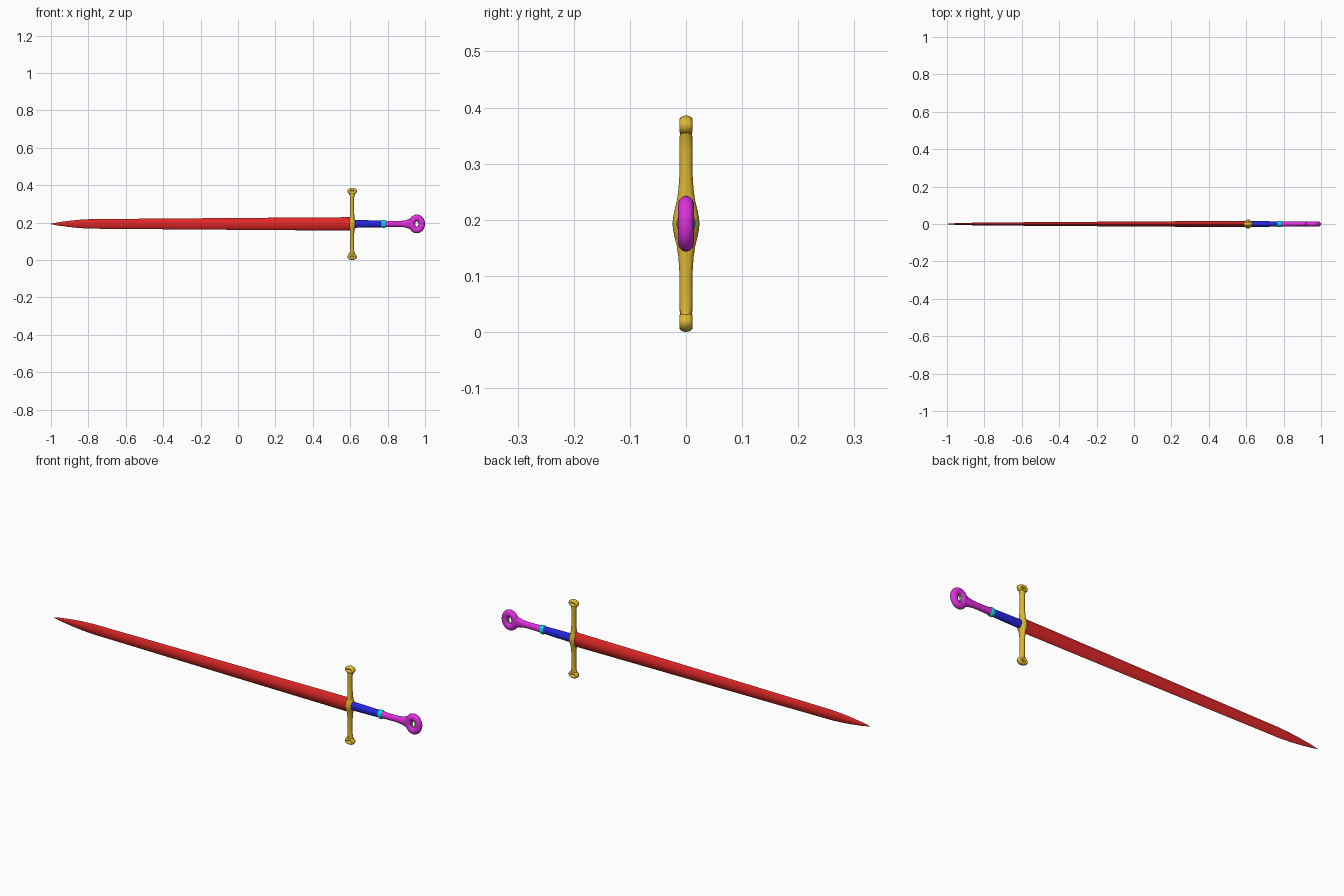
import bpy, bmesh, math
from mathutils import Vector

if "Cube" in bpy.data.objects:
    bpy.data.objects.remove(bpy.data.objects["Cube"])

ZC = 0.193   # height of the sword's long axis
GX = 0.61    # position of the cross guard


def material(name, rgb):
    m = bpy.data.materials.new(name)
    m.diffuse_color = (*rgb, 1)
    m.use_nodes = True
    m.node_tree.nodes["Principled BSDF"].inputs["Base Color"].default_value = m.diffuse_color
    return m


RED = material("red", (0.75, 0.02, 0.02))
GOLD = material("gold", (0.75, 0.48, 0.03))
BLUE = material("blue", (0.02, 0.02, 0.75))
CYAN = material("cyan", (0.0, 0.75, 0.8))
PURPLE = material("purple", (0.75, 0.03, 0.75))
GREEN = material("green", (0.1, 0.6, 0.1))


def finish(bm, name, mat, angle=40):
    bmesh.ops.recalc_face_normals(bm, faces=bm.faces)
    me = bpy.data.meshes.new(name)
    bm.to_mesh(me)
    bm.free()
    ob = bpy.data.objects.new(name, me)
    bpy.context.collection.objects.link(ob)
    me.materials.append(mat)
    bpy.ops.object.select_all(action='DESELECT')
    ob.select_set(True)
    bpy.context.view_layer.objects.active = ob
    bpy.ops.object.shade_smooth_by_angle(angle=math.radians(angle))
    return ob


def loft(name, mat, stations, along, n=20, power=1.0, angle=40):
    """Skin cross-sections (position, half width, half thickness in y)."""
    bm = bmesh.new()
    rings = []
    for t, w, d in stations:
        ring = []
        for i in range(n):
            a = 2 * math.pi * i / n
            c, s = math.cos(a), math.sin(a)
            u = w * math.copysign(abs(c) ** power, c)
            v = d * math.copysign(abs(s) ** power, s)
            p = (t, v, ZC + u) if along == 'x' else (GX + u, v, ZC + t)
            ring.append(bm.verts.new(p))
        rings.append(ring)
    for r0, r1 in zip(rings, rings[1:]):
        for i in range(n):
            j = (i + 1) % n
            bm.faces.new((r0[i], r0[j], r1[j], r1[i]))
    bm.faces.new(rings[0])
    bm.faces.new(rings[-1])
    return finish(bm, name, mat, angle)


def eyelet(name, mat, cx, cz, rx, rz, minor, depth, n=32, m=14):
    """Oval ring lying in the xz plane with a hole through y."""
    bm = bmesh.new()
    rings = []
    for i in range(n):
        a = 2 * math.pi * i / n
        ring = []
        for k in range(m):
            b = 2 * math.pi * k / m
            q = minor * math.cos(b)
            ring.append(bm.verts.new((cx + (rx + q) * math.cos(a),
                                      depth * math.sin(b),
                                      cz + (rz + q) * math.sin(a))))
        rings.append(ring)
    for i in range(n):
        r0, r1 = rings[i], rings[(i + 1) % n]
        for k in range(m):
            l = (k + 1) % m
            bm.faces.new((r0[k], r0[l], r1[l], r1[k]))
    return finish(bm, name, mat, 60)


# Blade: lens section tapering to a point
loft("blade", RED, [(-1.0, 0.001, 0.001), (-0.96, 0.009, 0.004),
                    (-0.90, 0.017, 0.006), (-0.85, 0.022, 0.007),
                    (-0.79, 0.0255, 0.008), (-0.35, 0.029, 0.011),
                    (0.1, 0.0325, 0.014), (GX, 0.036, 0.017)],
     'x', n=16, power=1.35, angle=50)

# Cross guard: tapered bar with a swollen centre
half = [(0.02, 0.013, 0.0215), (0.04, 0.012, 0.0165), (0.06, 0.011, 0.0135),
        (0.09, 0.0105, 0.0115), (0.13, 0.0105, 0.012), (0.15, 0.012, 0.012),
        (0.165, 0.018, 0.010)]
bar = [(-t, w, d) for t, w, d in reversed(half)] + [(0, 0.014, 0.0235)] + half
loft("guard_bar", GOLD, bar, 'z', n=16)
bm = bmesh.new()
bmesh.ops.create_uvsphere(bm, u_segments=20, v_segments=12, radius=1)
bmesh.ops.scale(bm, vec=Vector((0.02, 0.024, 0.042)), verts=bm.verts)
bmesh.ops.translate(bm, vec=Vector((GX, 0, ZC)), verts=bm.verts)
finish(bm, "guard_centre", GOLD)

# Pierced guard ends with green linings
for side, label in ((1, "upper"), (-1, "lower")):
    z = ZC + side * 0.175
    eyelet(label + "_guard_end", GOLD, GX, z, 0.017, 0.0095, 0.0085, 0.012)
    eyelet(label + "_guard_lining", GREEN, GX, z, 0.0085, 0.0025, 0.0015, 0.005, m=6)

# Grip and collar
loft("grip", BLUE, [(GX, 0.021, 0.016), (0.70, 0.0195, 0.015),
                    (0.78, 0.0175, 0.014)], 'x')
loft("collar", CYAN, [(0.768, 0.0185, 0.015), (0.773, 0.0215, 0.017),
                      (0.784, 0.0215, 0.017), (0.789, 0.0185, 0.015)], 'x')

# Pommel: waisted neck flaring into a ring
loft("pommel_neck", PURPLE, [(0.78, 0.0175, 0.015), (0.82, 0.0155, 0.0135),
                             (0.86, 0.0155, 0.0125), (0.89, 0.018, 0.0125),
                             (0.91, 0.024, 0.0125), (0.925, 0.032, 0.012),
                             (0.934, 0.034, 0.009)], 'x')
eyelet("pommel_ring", PURPLE, 0.956, ZC, 0.0265, 0.0325, 0.0175, 0.0145, n=40)
eyelet("pommel_lining", GREEN, 0.956, ZC, 0.010, 0.0155, 0.0015, 0.006, n=40, m=6)
